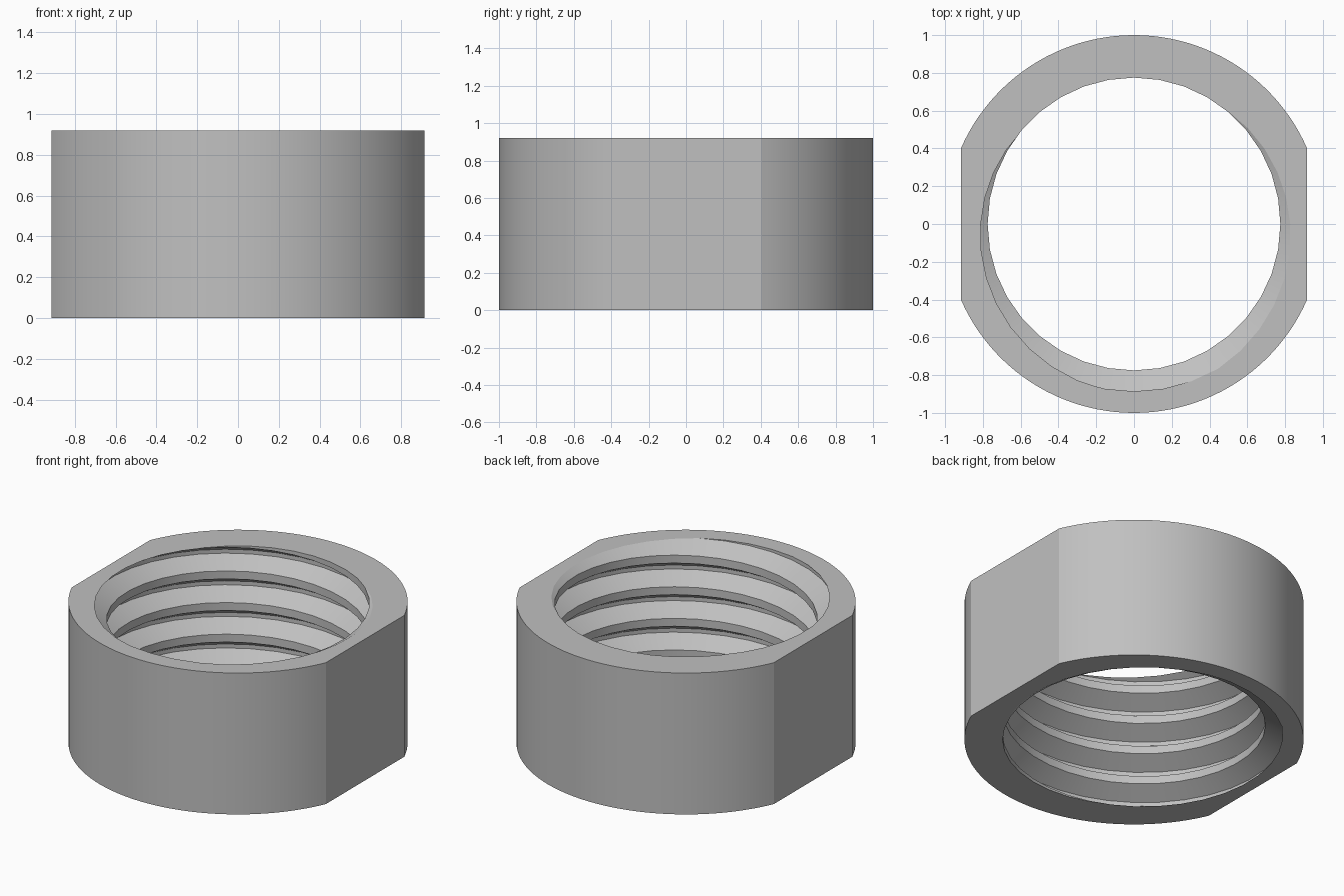
import bpy, bmesh
from math import sin, cos, acos, pi, radians

cube = bpy.data.objects.get("Cube")
if cube:
    bpy.data.objects.remove(cube)

HEIGHT, OUTER, FLAT = 0.92, 1.0, 0.915
MINOR, MAJOR, PITCH = 0.775, 0.886, 0.2056
STEPS, TURNS = 36, 8
START = radians(143)          # where the crest runs out at the top

bm = bmesh.new()

# Internal thread: crest, flank, root and flank swept along a helix
flank = PITCH * 5 / 16
profile = [(0, MINOR), (PITCH / 4, MINOR),
           (PITCH / 4 + flank, MAJOR), (PITCH - flank, MAJOR)]
size = len(profile)
rows = size * TURNS


def thread_point(i, j):
    a = 2 * pi * i / STEPS
    dz, r = profile[j % size]
    z = HEIGHT + dz + PITCH * (j // size - TURNS + 2 + (a - START) / (2 * pi))
    return bm.verts.new((r * cos(a), r * sin(a), z))


grid = [[thread_point(i, j) for j in range(rows)] for i in range(STEPS)]
for i in range(STEPS):
    last = i == STEPS - 1
    shift = size if last else 0
    after = grid[0] if last else grid[i + 1]
    for j in range(rows - 1 - shift):
        bm.faces.new((grid[i][j], grid[i][j + 1],
                      after[j + 1 + shift], after[j + shift]))

# Trim the thread flush with both ends
for z, direction in ((0, -1), (HEIGHT, 1)):
    bmesh.ops.bisect_plane(bm, geom=bm.verts[:] + bm.edges[:] + bm.faces[:],
                           dist=1e-6, plane_co=(0, 0, z),
                           plane_no=(0, 0, direction), clear_outer=True)

# Outer wall: two arcs joined by two flats
edge_angle = acos(FLAT / OUTER)
ARC = 48
angles = [side + edge_angle + (pi - 2 * edge_angle) * k / ARC
          for side in (0, pi) for k in range(ARC + 1)]
low, high = [[bm.verts.new((OUTER * cos(a), OUTER * sin(a), z)) for a in angles]
             for z in (0, HEIGHT)]
for k in range(len(angles)):
    n = (k + 1) % len(angles)
    bm.faces.new((low[k], low[n], high[n], high[k]))

# End faces between the outer wall and the thread
for z in (0, HEIGHT):
    rim = [e for e in bm.edges if e.is_boundary
           and all(abs(v.co.z - z) < 1e-4 for v in e.verts)]
    bmesh.ops.triangle_fill(bm, edges=rim, use_beauty=True, normal=(0, 0, 1))
bmesh.ops.recalc_face_normals(bm, faces=bm.faces[:])

mesh = bpy.data.meshes.new("threaded_ring")
bm.to_mesh(mesh)
bm.free()
ring = bpy.data.objects.new("threaded_ring", mesh)
bpy.context.collection.objects.link(ring)

# Plain grey material
grey = bpy.data.materials.new("light_grey")
grey.use_nodes = True
colour = (0.53, 0.53, 0.53, 1)
grey.diffuse_color = colour
grey.node_tree.nodes["Principled BSDF"].inputs["Base Color"].default_value = colour
mesh.materials.append(grey)

bpy.context.view_layer.objects.active = ring
ring.select_set(True)
bpy.ops.object.shade_smooth_by_angle(angle=radians(20))
